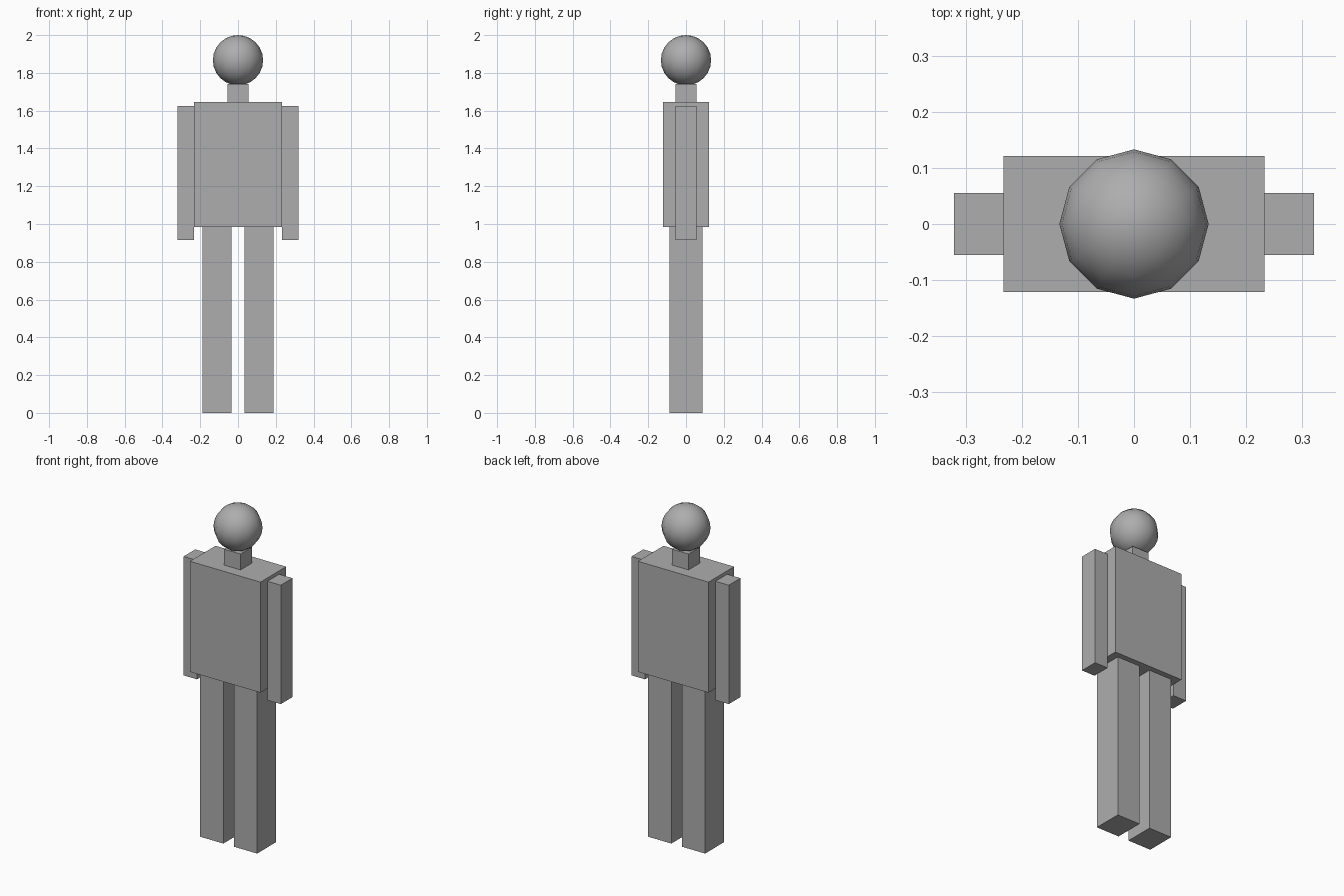
import bpy

cube = bpy.data.objects.get("Cube")
if cube:
    bpy.data.objects.remove(cube, do_unlink=True)

grey = bpy.data.materials.new("plain grey")
grey.use_nodes = True
GREY = (0.42, 0.42, 0.42, 1)
grey.diffuse_color = GREY
grey.node_tree.nodes["Principled BSDF"].inputs["Base Color"].default_value = GREY


def finish(name):
    obj = bpy.context.object
    obj.name = name
    obj.data.materials.append(grey)
    return obj


def box(name, x, y, z):
    """Box spanning the given (low, high) ranges."""
    spans = (x, y, z)
    bpy.ops.mesh.primitive_cube_add(size=1, location=[(a + b) / 2 for a, b in spans])
    obj = finish(name)
    obj.scale = [b - a for a, b in spans]
    bpy.ops.object.transform_apply(location=False, rotation=False, scale=True)
    return obj


# Torso and neck
box("torso", (-0.233, 0.233), (-0.121, 0.121), (0.985, 1.645))
box("neck", (-0.055, 0.055), (-0.055, 0.055), (1.645, 1.74))

# Paired limbs
for side, s in (("left", 1), ("right", -1)):
    box(side + "_arm", sorted((s * 0.232, s * 0.321)), (-0.055, 0.055), (0.915, 1.625))
    box(side + "_leg", sorted((s * 0.035, s * 0.188)), (-0.088, 0.088), (0, 0.985))

# Head
bpy.ops.mesh.primitive_uv_sphere_add(segments=12, ring_count=12, radius=0.133, location=(0, 0, 1.867))
finish("head")
bpy.ops.object.shade_smooth()
